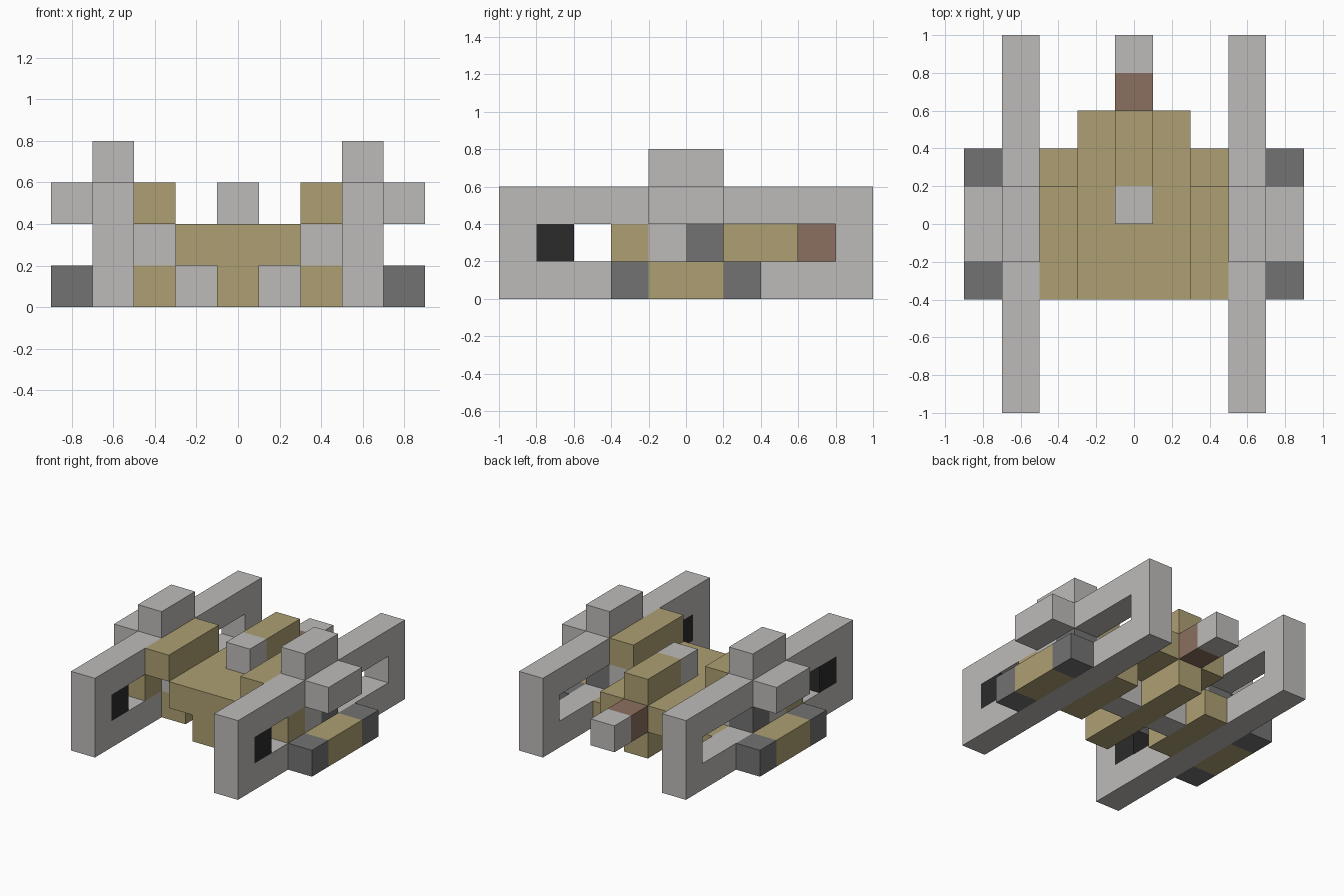
import bpy

cube = bpy.data.objects.get("Cube")
if cube:
    bpy.data.objects.remove(cube, do_unlink=True)


def material(name, rgb):
    m = bpy.data.materials.new(name)
    m.use_nodes = True
    m.diffuse_color = (*rgb, 1)
    m.node_tree.nodes["Principled BSDF"].inputs["Base Color"].default_value = (*rgb, 1)
    return m


GREY = material("light_grey", (0.51, 0.50, 0.485))
TAN = material("tan", (0.42, 0.35, 0.17))
DARK = material("dark_grey", (0.17, 0.17, 0.17))
BLACK = material("black", (0.024, 0.024, 0.024))
BROWN = material("brown", (0.26, 0.16, 0.115))


def box(name, mat, x, y, z):
    """Axis-aligned block from (low, high) ranges."""
    ranges = (x, y, z)
    bpy.ops.mesh.primitive_cube_add(size=1, location=[(a + b) / 2 for a, b in ranges])
    ob = bpy.context.object
    ob.name = name
    ob.scale = [b - a for a, b in ranges]
    bpy.ops.object.transform_apply(location=False, rotation=False, scale=True)
    ob.data.materials.append(mat)
    return ob


def pair(name, mat, x, y, z):
    """The same block on both sides."""
    box("left_" + name, mat, x, y, z)
    box("right_" + name, mat, (-x[1], -x[0]), y, z)


# Height layers
LOW, MID, HIGH, TOP = (0, 0.2), (0.2, 0.4), (0.4, 0.6), (0.6, 0.8)

# Central hull, keel, fin and tail
MIDDLE = (-0.1, 0.1)
box("hull", TAN, (-0.3, 0.3), (-0.4, 0.6), MID)
box("keel", TAN, MIDDLE, (-0.4, 0.6), LOW)
box("fin", TAN, MIDDLE, (0.2, 0.6), HIGH)
box("cockpit", GREY, MIDDLE, (0, 0.2), HIGH)
box("tail_joint", BROWN, MIDDLE, (0.6, 0.8), MID)
box("tail_nozzle", GREY, MIDDLE, (0.8, 1), MID)

# Side frames: long rails closed at both ends
RAIL = (0.5, 0.7)
pair("lower_rail", GREY, RAIL, (-1, 1), LOW)
pair("upper_rail", GREY, RAIL, (-1, 1), HIGH)
pair("front_post", GREY, RAIL, (-1, -0.8), MID)
pair("back_post", GREY, RAIL, (0.8, 1), MID)
pair("front_plug", BLACK, RAIL, (-0.8, -0.6), MID)
pair("tan_core", TAN, RAIL, (-0.4, -0.2), MID)
pair("grey_core", GREY, RAIL, (-0.2, 0), MID)
pair("dark_core", DARK, RAIL, (0, 0.2), MID)
pair("rail_cap", GREY, RAIL, (-0.2, 0.2), TOP)

# Links between hull and frames
INNER = (0.3, 0.5)
pair("shoulder", TAN, INNER, (-0.4, 0.2), HIGH)
pair("connector", GREY, INNER, (-0.2, 0.2), MID)
pair("skid", TAN, INNER, (-0.2, 0.4), LOW)
pair("strut", GREY, (0.1, 0.3), (0, 0.2), LOW)

# Outer arms and pods
OUTER = (0.7, 0.9)
pair("arm", GREY, OUTER, (-0.2, 0.2), HIGH)
pair("pod", TAN, OUTER, (-0.2, 0.2), LOW)
pair("pod_front", DARK, OUTER, (-0.4, -0.2), LOW)
pair("pod_back", DARK, OUTER, (0.2, 0.4), LOW)
